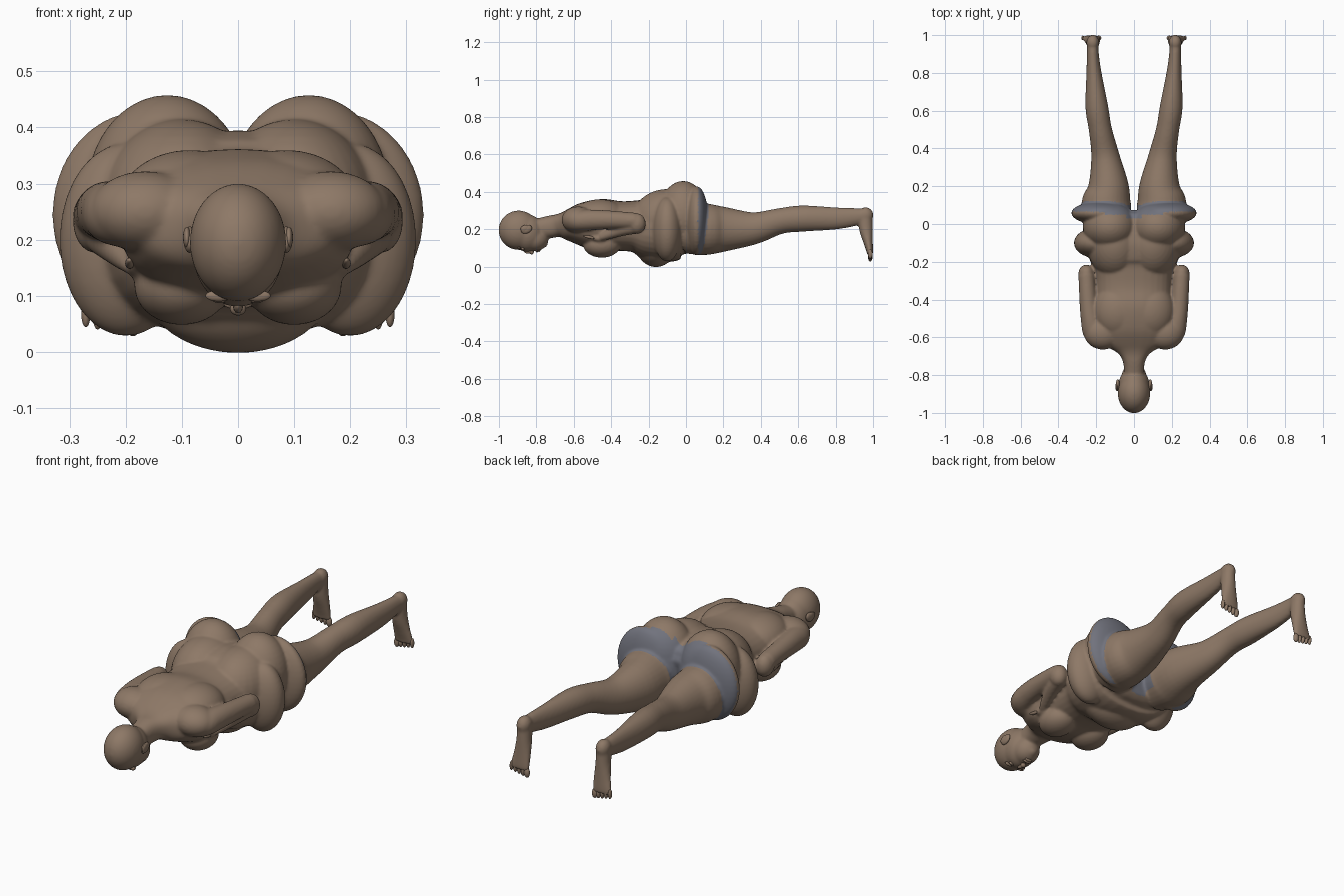
import bpy, bmesh, math
from mathutils import Vector, Matrix

cube = bpy.data.objects.get("Cube")
if cube:
    bpy.data.objects.remove(cube, do_unlink=True)


def material(name, color):
    m = bpy.data.materials.new(name)
    m.use_nodes = True
    m.diffuse_color = color
    bsdf = m.node_tree.nodes["Principled BSDF"]
    bsdf.inputs["Base Color"].default_value = color
    bsdf.inputs["Roughness"].default_value = 0.8
    return m


skin = material("skin brown", (0.27, 0.19, 0.135, 1))
cloth = material("slate grey cloth", (0.165, 0.17, 0.205, 1))
SIDES = (1, -1)
bm = bmesh.new()


def ball(center, radii, sides=(1,), tilt=0):
    """Ellipsoid, optionally mirrored across x and tilted about x."""
    for s in sides:
        loc = Vector((center[0] * s, center[1], center[2]))
        mat = (Matrix.Translation(loc) @ Matrix.Rotation(tilt, 4, 'X')
               @ Matrix.Diagonal((*radii, 1)))
        bmesh.ops.create_uvsphere(bm, u_segments=32, v_segments=20, radius=1, matrix=mat)


def smooth_path(pts, steps=5):
    """Catmull-Rom interpolation of position and radii."""
    out = []
    for i in range(len(pts) - 1):
        p = [pts[max(i - 1, 0)], pts[i], pts[i + 1], pts[min(i + 2, len(pts) - 1)]]
        for k in range(steps):
            t = k / steps
            out.append([b + 0.5 * t * (c - a + t * (2*a - 5*b + 4*c - d + t * (3*(b - c) + d - a)))
                        for a, b, c, d in zip(*p)])
    return out + [list(pts[-1])]


def tube(pts, sides=(1,), n=32, power=1.0):
    """Closed loft of ellipses; each point is x, y, z, width radius, depth radius."""
    for s in sides:
        path = smooth_path(pts)
        pos = [Vector((p[0] * s, p[1], p[2])) for p in path]
        rings = []
        for i, p in enumerate(path):
            t = (pos[min(i + 1, len(pos) - 1)] - pos[max(i - 1, 0)]).normalized()
            side = (Vector((1, 0, 0)) - t * t.x).normalized()
            up = t.cross(side)
            ring = []
            for k in range(n):
                a = math.tau * k / n
                c, d = math.cos(a), math.sin(a)
                c = math.copysign(abs(c) ** power, c)
                d = math.copysign(abs(d) ** power, d)
                ring.append(bm.verts.new(pos[i] + side * c * p[3] + up * d * p[4]))
            rings.append(ring)
        for a, b in zip(rings, rings[1:]):
            for k in range(n):
                j = (k + 1) % n
                bm.faces.new((a[k], a[j], b[j], b[k]))
        bm.faces.new(rings[0][::-1])
        bm.faces.new(rings[-1])


def finish(name):
    """Turn the collected volumes into a smooth skin-coloured object."""
    bmesh.ops.recalc_face_normals(bm, faces=bm.faces)
    mesh = bpy.data.meshes.new(name)
    bm.to_mesh(mesh)
    bm.clear()
    mesh.materials.append(skin)
    mesh.shade_smooth()
    obj = bpy.data.objects.new(name, mesh)
    bpy.context.collection.objects.link(obj)
    return obj


# Neck, chest, waist and hips
tube([(0, -.82, .2, .05, .05), (0, -.73, .212, .058, .06), (0, -.68, .22, .09, .062),
      (0, -.63, .222, .175, .085), (0, -.55, .225, .21, .12), (0, -.45, .222, .2, .14),
      (0, -.35, .217, .2, .133), (0, -.27, .215, .205, .14), (0, -.2, .207, .23, .17),
      (0, -.1, .21, .265, .185), (0, -.02, .215, .25, .17), (0, .03, .205, .23, .14),
      (0, .055, .2, .19, .11)], power=.85)

# Belly, side rolls, buttocks and hip folds
ball((0, -.16, .12), (.17, .11, .122))
ball((.2, -.1, .2), (.118, .08, .172), SIDES)
ball((.1, -.1, .25), (.15, .19, .165), SIDES)
ball((.126, -.015, .28), (.145, .13, .178), SIDES)
ball((.17, .058, .245), (.162, .062, .185), SIDES)

# Chest, shoulder blades and shoulders
ball((.1, -.45, .117), (.085, .1, .069), SIDES)
ball((.085, -.46, .26), (.13, .15, .1), SIDES)
ball((.165, -.575, .25), (.1, .09, .072), SIDES)

# Head and jaw
ball((0, -.895, .195), (.086, .107, .105))
ball((0, -.85, .18), (.081, .09, .1))
ball((0, -.81, .15), (.066, .075, .068))
ball((0, -.765, .125), (.03, .027, .025))

# Upper arms, elbows, folded forearms and hands
tube([(.16, -.61, .24, .05, .055), (.205, -.57, .245, .065, .058), (.23, -.5, .25, .052, .055),
      (.243, -.4, .25, .046, .049), (.252, -.27, .245, .042, .043)], SIDES)
ball((.252, -.262, .23), (.042, .047, .055), SIDES)
tube([(.248, -.25, .215, .037, .037), (.232, -.33, .2, .034, .034),
      (.205, -.41, .173, .026, .026), (.185, -.45, .157, .024, .02)], SIDES)
ball((.172, -.475, .15), (.028, .045, .017), SIDES, -.3)

# Legs
tube([(.13, .0, .2, .115, .13), (.146, .1, .2, .132, .138), (.135, .2, .2, .108, .121),
      (.152, .36, .205, .075, .087), (.178, .5, .243, .061, .069), (.197, .62, .257, .06, .07),
      (.212, .8, .258, .04, .059), (.218, .91, .266, .031, .047), (.218, .965, .272, .031, .038)],
     SIDES)

# Heels and feet
ball((.218, .96, .275), (.034, .042, .043), SIDES)
tube([(.218, .958, .275, .032, .038), (.218, .962, .2, .036, .036), (.221, .974, .13, .044, .025),
      (.225, .982, .085, .05, .018), (.226, .984, .062, .05, .015)], SIDES, n=24)

# Fuse all volumes into one soft skin
body = finish("body")
fuse = body.modifiers.new("fuse", 'REMESH')
fuse.mode = 'VOXEL'
fuse.voxel_size = .0065
soften = body.modifiers.new("soften", 'SMOOTH')
soften.factor = .5
soften.iterations = 9
raw = body.data
fused = bpy.data.meshes.new_from_object(body.evaluated_get(bpy.context.evaluated_depsgraph_get()))
body.modifiers.clear()
body.data = fused
bpy.data.meshes.remove(raw)
fused.name = "body"

# Underwear covers the rear of the hips and the crotch
fused.materials.clear()
fused.materials.append(skin)
fused.materials.append(cloth)
for p in fused.polygons:
    p.use_smooth = True
    c, n = p.center, p.normal
    rear = .05 < c.y < .122 and n.y > .27
    crotch = abs(c.x) < .04 and .03 < c.y < .1
    p.material_index = 1 if rear or crotch else 0

# Toes, the big toe on the inner side
for k in range(5):
    size = .014 if k == 0 else .0105 - .0006 * k
    ball((.187 + .021 * k, .985, .052 + .004 * k), (size, .012, .024), SIDES)
finish("toes")

# Fingers
for k in range(4):
    ball((.148 + .015 * k, -.518, .158), (.008, .03, .008), SIDES, -.2)
finish("fingers")

# Ears with a rim
ball((.086, -.853, .2), (.011, .031, .022), SIDES, .4)
ball((.091, -.862, .204), (.007, .023, .018), SIDES, .4)
finish("ears")

# Nose and lips
ball((0, -.84, .084), (.009, .028, .015))
ball((0, -.825, .077), (.014, .011, .012))
finish("nose")
ball((0, -.797, .085), (.025, .007, .009))
ball((0, -.785, .088), (.021, .007, .009))
finish("lips")

# Eyes and brows
ball((.032, -.872, .096), (.016, .009, .009), SIDES)
finish("eyes")
ball((.034, -.892, .1), (.024, .007, .01), SIDES)
finish("brows")
